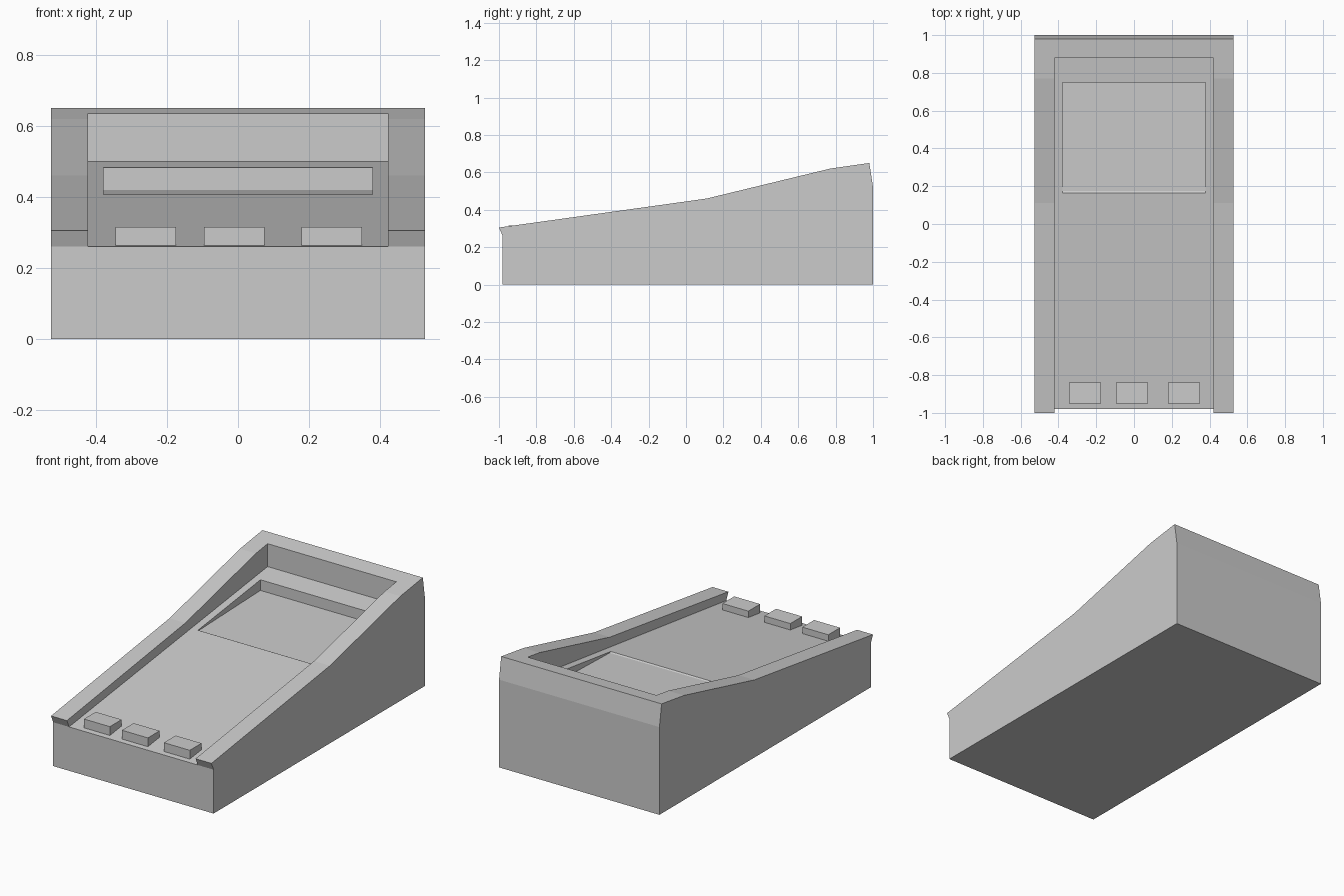
import bpy
import bmesh

cube = bpy.data.objects.get("Cube")
if cube:
    bpy.data.objects.remove(cube, do_unlink=True)

grey = bpy.data.materials.new("light_grey")
grey.use_nodes = True
COLOUR = (0.6, 0.6, 0.6, 1)
grey.diffuse_color = COLOUR
grey.node_tree.nodes["Principled BSDF"].inputs["Base Color"].default_value = COLOUR


def prism(name, profile, x0, x1):
    """Extrude a (y, z) side profile across x."""
    bm = bmesh.new()
    face = bm.faces.new([bm.verts.new((x0, y, z)) for y, z in profile])
    ext = bmesh.ops.extrude_face_region(bm, geom=[face])
    verts = [v for v in ext["geom"] if isinstance(v, bmesh.types.BMVert)]
    bmesh.ops.translate(bm, verts=verts, vec=(x1 - x0, 0, 0))
    bmesh.ops.recalc_face_normals(bm, faces=bm.faces)
    mesh = bpy.data.meshes.new(name)
    bm.to_mesh(mesh)
    bm.free()
    mesh.materials.append(grey)
    obj = bpy.data.objects.new(name, mesh)
    bpy.context.collection.objects.link(obj)
    return obj


def carve(body, cutter):
    """Cut a shape out of the body and discard the cutter."""
    cutter.hide_render = True
    mod = body.modifiers.new("cut", "BOOLEAN")
    mod.operation = "DIFFERENCE"
    mod.solver = "EXACT"
    mod.object = cutter
    deps = bpy.context.evaluated_depsgraph_get()
    mesh = bpy.data.meshes.new_from_object(body.evaluated_get(deps))
    body.modifiers.clear()
    body.data = mesh
    bpy.data.objects.remove(cutter, do_unlink=True)


def deck_z(y):
    """Height of the sloping deck between the rails."""
    return 0.26 + (y + 0.98) * 0.129


# Wedge-shaped case with overhanging front lip
case = prism("case", [(-0.98, 0), (-0.98, 0.26), (-1, 0.305), (0.11, 0.46),
                      (0.77, 0.62), (0.98, 0.65), (1, 0.52), (1, 0)], -0.526, 0.526)

# Sunken deck between the rails, open at the front
carve(case, prism("deck_cutter", [(-1.1, deck_z(-1.1)), (0.88, deck_z(0.88)),
                                  (0.88, 0.9), (-1.1, 0.9)], -0.422, 0.422))

# Screen recess, deepening towards the back
carve(case, prism("screen_cutter", [(0.165, deck_z(0.165)), (0.174, 0.403), (0.75, 0.42),
                                    (0.75, 0.55), (0.165, 0.55)], -0.378, 0.378))

# Row of three buttons
for name, x in (("right_button", -0.26), ("middle_button", -0.011), ("left_button", 0.264)):
    prism(name, [(-0.95, deck_z(-0.95)), (-0.84, deck_z(-0.84)),
                 (-0.84, 0.316), (-0.95, 0.316)], x - 0.085, x + 0.085)
